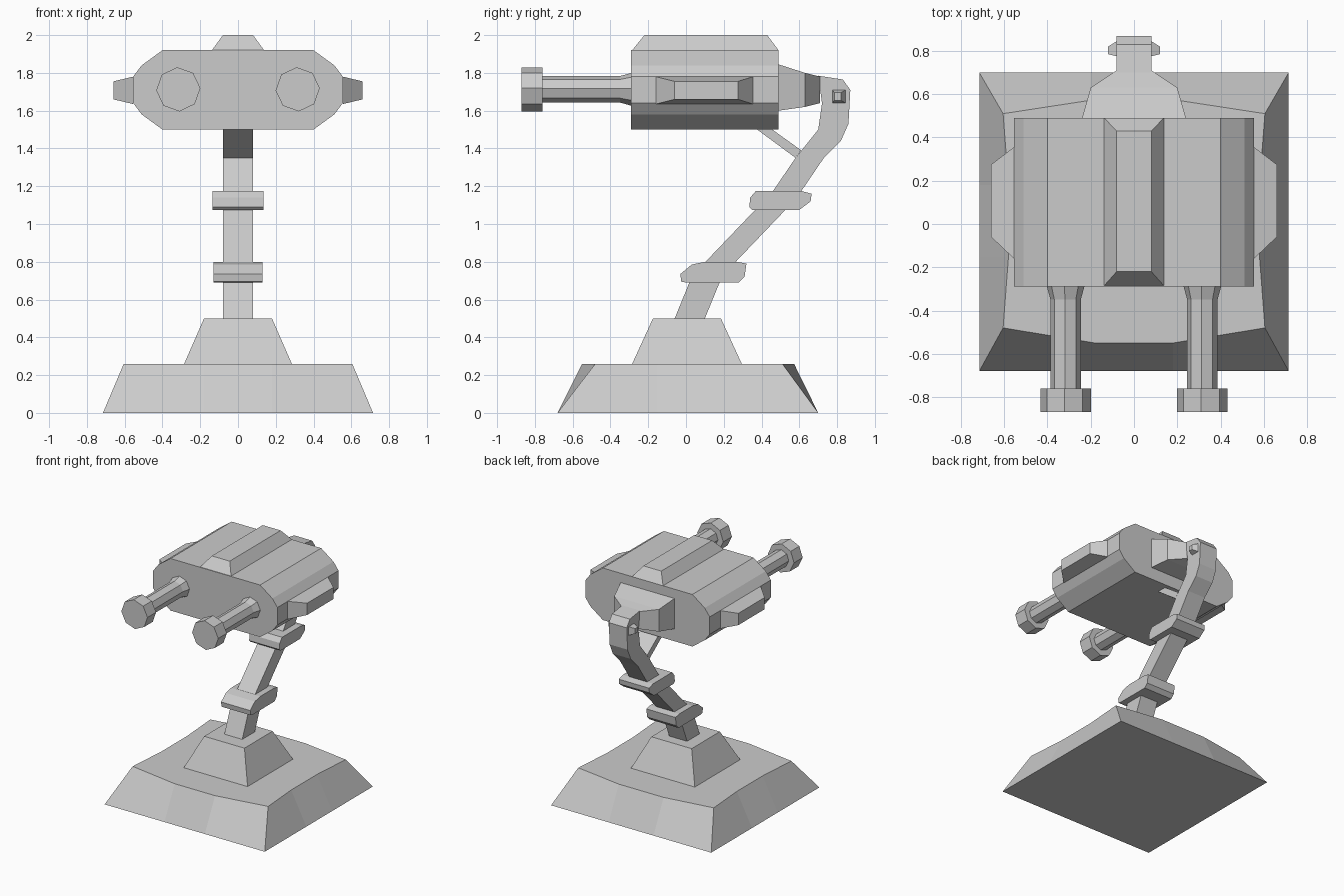
import bpy, bmesh, math

if "Cube" in bpy.data.objects:
    bpy.data.objects.remove(bpy.data.objects["Cube"])


def loft(name, rings):
    """Bridge rings of equal vertex count and cap both ends."""
    bm = bmesh.new()
    vs = [[bm.verts.new(p) for p in ring] for ring in rings]
    n = len(vs[0])
    for a, b in zip(vs, vs[1:]):
        for i in range(n):
            j = (i + 1) % n
            bm.faces.new((a[i], a[j], b[j], b[i]))
    bm.faces.new(vs[0])
    bm.faces.new(vs[-1])
    bmesh.ops.recalc_face_normals(bm, faces=bm.faces)
    me = bpy.data.meshes.new(name)
    bm.to_mesh(me)
    bm.free()
    ob = bpy.data.objects.new(name, me)
    bpy.context.collection.objects.link(ob)
    return ob


def plate(name, yz, half):
    """Side profile extruded symmetrically across x."""
    return loft(name, [[(x, y, z) for y, z in yz] for x in (-half, half)])


def rect_z(x, y0, y1, z):
    return [(-x, y0, z), (x, y0, z), (x, y1, z), (-x, y1, z)]


def rect_x(x, y0, y1, z0, z1):
    return [(x, y0, z0), (x, y1, z0), (x, y1, z1), (x, y0, z1)]


def rect_y(y, x, z0, z1):
    return [(-x, y, z0), (x, y, z0), (x, y, z1), (-x, y, z1)]


def octagon(cx, cz, r, y):
    return [(cx + r * math.cos(math.radians(45 * i + 3)), y,
             cz + r * math.sin(math.radians(45 * i + 3))) for i in range(8)]


# Base slab: rectangular foot, slightly curved top outline
def slab_ring(cx, y0, y1, mx, my0, my1, z):
    return [(-cx, y0, z), (-0.18, my0, z), (0.18, my0, z),
            (cx, y0, z), (mx, -0.15, z), (mx, 0.18, z),
            (cx, y1, z), (0.2, my1, z), (-0.2, my1, z),
            (-cx, y1, z), (-mx, 0.18, z), (-mx, -0.15, z)]


loft("base_slab", [slab_ring(0.715, -0.68, 0.70, 0.715, -0.68, 0.70, 0),
                   slab_ring(0.605, -0.48, 0.51, 0.58, -0.55, 0.572, 0.26)])
loft("pedestal", [rect_z(0.285, -0.285, 0.295, 0.26),
                  rect_z(0.18, -0.175, 0.185, 0.50)])

# Bent arm with two collars and a brace
plate("lower_arm", [(-0.06, 0.5), (0.10, 0.5), (0.19, 0.72), (0.03, 0.72)], 0.08)
plate("middle_arm", [(0.07, 0.765), (0.23, 0.765), (0.56, 1.11), (0.40, 1.11)], 0.08)
plate("upper_arm", [(0.41, 1.10), (0.56, 1.10), (0.73, 1.35), (0.82, 1.44),
                    (0.86, 1.53), (0.87, 1.71), (0.83, 1.765), (0.70, 1.785),
                    (0.72, 1.64), (0.70, 1.50), (0.58, 1.35)], 0.08)
plate("lower_collar", [(0.0, 0.69), (0.28, 0.69), (0.31, 0.72), (0.32, 0.79),
                       (0.27, 0.80), (0.10, 0.80), (0.03, 0.785),
                       (-0.03, 0.735), (-0.025, 0.695)], 0.13)
plate("upper_collar", [(0.35, 1.075), (0.60, 1.075), (0.66, 1.12), (0.665, 1.16),
                       (0.61, 1.175), (0.37, 1.175), (0.34, 1.14),
                       (0.335, 1.09)], 0.135)
plate("brace", [(0.37, 1.505), (0.45, 1.505), (0.61, 1.39), (0.58, 1.35)], 0.08)

# Head: chamfered wide block
half = [(0.40, 1.50), (0.51, 1.58), (0.555, 1.64),
        (0.555, 1.78), (0.51, 1.84), (0.40, 1.92)]
section = half + [(-x, z) for x, z in reversed(half)]
loft("head", [[(x, y, z) for x, z in section] for y in (-0.29, 0.49)])
loft("top_ridge", [rect_z(0.138, -0.285, 0.49, 1.92),
                   rect_z(0.08, -0.22, 0.43, 2.0)])

# Rear mount joining head to arm
loft("rear_mount", [rect_y(0.49, 0.24, 1.60, 1.845),
                    rect_y(0.63, 0.20, 1.62, 1.80),
                    rect_y(0.71, 0.08, 1.64, 1.78)])

# Mirrored side pods, pivot studs and barrels
for side, s in (("left", -1), ("right", 1)):
    loft(side + "_pod", [rect_x(s * 0.555, -0.16, 0.355, 1.635, 1.78),
                         rect_x(s * 0.66, -0.06, 0.275, 1.66, 1.755)])
    loft(side + "_stud", [rect_x(s * 0.08, 0.775, 0.845, 1.64, 1.71),
                          rect_x(s * 0.12, 0.785, 0.82, 1.655, 1.695)])
    cx, cz = s * 0.316, 1.713
    loft(side + "_barrel", [octagon(cx, cz, r, y) for r, y in
                            ((0.088, -0.285), (0.07, -0.35), (0.07, -0.77))])
    loft(side + "_muzzle", [octagon(cx, cz, 0.117, y) for y in (-0.76, -0.87)])
